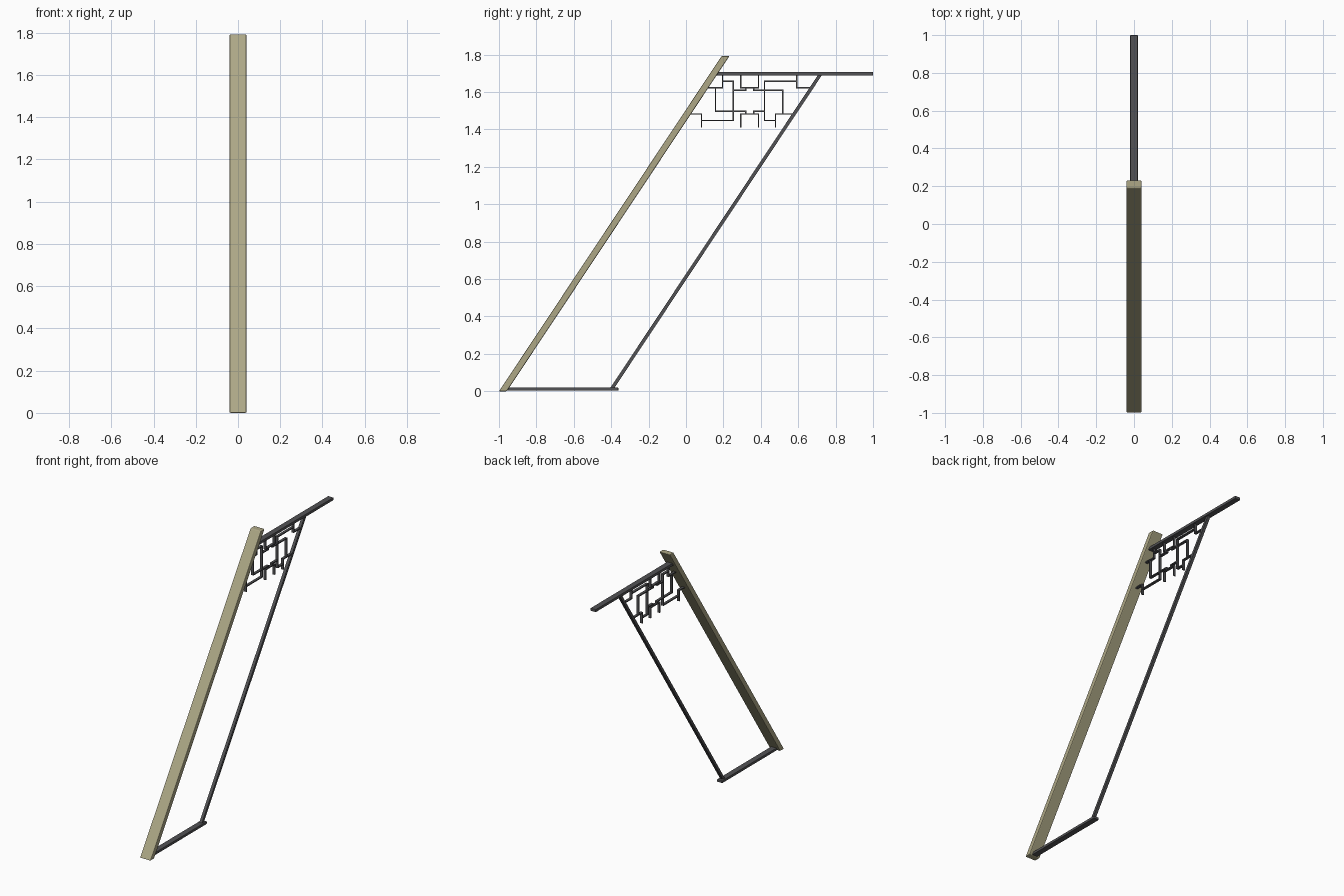
import bpy, bmesh
from mathutils import Vector

if "Cube" in bpy.data.objects:
    bpy.data.objects.remove(bpy.data.objects["Cube"])


def material(name, rgb):
    m = bpy.data.materials.new(name)
    m.diffuse_color = (*rgb, 1)
    m.use_nodes = True
    m.node_tree.nodes["Principled BSDF"].inputs["Base Color"].default_value = m.diffuse_color
    return m


TAN = material("tan_wood", (0.42, 0.39, 0.24))
GREY = material("dark_grey_metal", (0.085, 0.085, 0.09))


def add_prism(bm, profile, width):
    """Extrude a y/z outline symmetrically across x = 0."""
    face = bm.faces.new([bm.verts.new((-width / 2, y, z)) for y, z in profile])
    ext = bmesh.ops.extrude_face_region(bm, geom=[face])
    verts = [v for v in ext["geom"] if isinstance(v, bmesh.types.BMVert)]
    bmesh.ops.translate(bm, verts=verts, vec=(width, 0, 0))


def finish(bm, name, mat, bevel=0.0):
    bmesh.ops.recalc_face_normals(bm, faces=bm.faces[:])
    mesh = bpy.data.meshes.new(name)
    bm.to_mesh(mesh)
    bm.free()
    mesh.materials.append(mat)
    obj = bpy.data.objects.new(name, mesh)
    bpy.context.collection.objects.link(obj)
    if bevel:
        mod = obj.modifiers.new("soft_edges", "BEVEL")
        mod.width, mod.segments = bevel, 2
    return obj


def prism(name, profile, width, mat, bevel=0.0):
    bm = bmesh.new()
    add_prism(bm, profile, width)
    return finish(bm, name, mat, bevel)


def box(y0, y1, z0, z1):
    return [(y0, z0), (y1, z0), (y1, z1), (y0, z1)]


# Leaning wooden post
prism("leaning_post", [(-1, 0), (-0.958, 0), (0.232, 1.792), (0.19, 1.792)],
      0.08, TAN, 0.005)

# Top and bottom rails, with the thin strut parallel to the post
prism("top_rail", box(0.155, 1.0, 1.688, 1.707), 0.04, GREY, 0.003)
prism("bottom_rail", box(-0.97, -0.362, 0.003, 0.021), 0.04, GREY, 0.003)
prism("rear_strut", [(-0.409, 0.012), (-0.387, 0.012), (0.728, 1.692), (0.706, 1.692)],
      0.02, GREY)

# Fretwork below the top rail: each path is a run of thin square bars (y, z)
PATHS = [
    [(0.11, 1.623), (0.195, 1.623), (0.195, 1.69)],
    [(0.292, 1.69), (0.292, 1.623), (0.388, 1.623), (0.388, 1.69)],
    [(0.592, 1.69), (0.592, 1.623), (0.67, 1.623)],
    [(0.195, 1.657), (0.252, 1.657), (0.252, 1.448), (0.083, 1.448)],
    [(0.592, 1.657), (0.42, 1.657), (0.42, 1.448), (0.479, 1.448)],
    [(0.158, 1.623), (0.158, 1.498), (0.319, 1.498), (0.319, 1.483)],
    [(0.252, 1.61), (0.319, 1.61), (0.319, 1.623)],
    [(0.362, 1.623), (0.362, 1.61), (0.517, 1.61), (0.517, 1.483)],
    [(0.362, 1.483), (0.362, 1.498), (0.42, 1.498)],
    [(0.01, 1.483), (0.083, 1.483), (0.083, 1.415)],
    [(0.292, 1.415), (0.292, 1.483), (0.388, 1.483), (0.388, 1.415)],
    [(0.479, 1.415), (0.479, 1.483), (0.577, 1.483)],
]
R = 0.0035
bm = bmesh.new()
for path in PATHS:
    for (ya, za), (yb, zb) in zip(path, path[1:]):
        add_prism(bm, box(min(ya, yb) - R, max(ya, yb) + R,
                          min(za, zb) - R, max(za, zb) + R), 0.018)
finish(bm, "fretwork", GREY)
